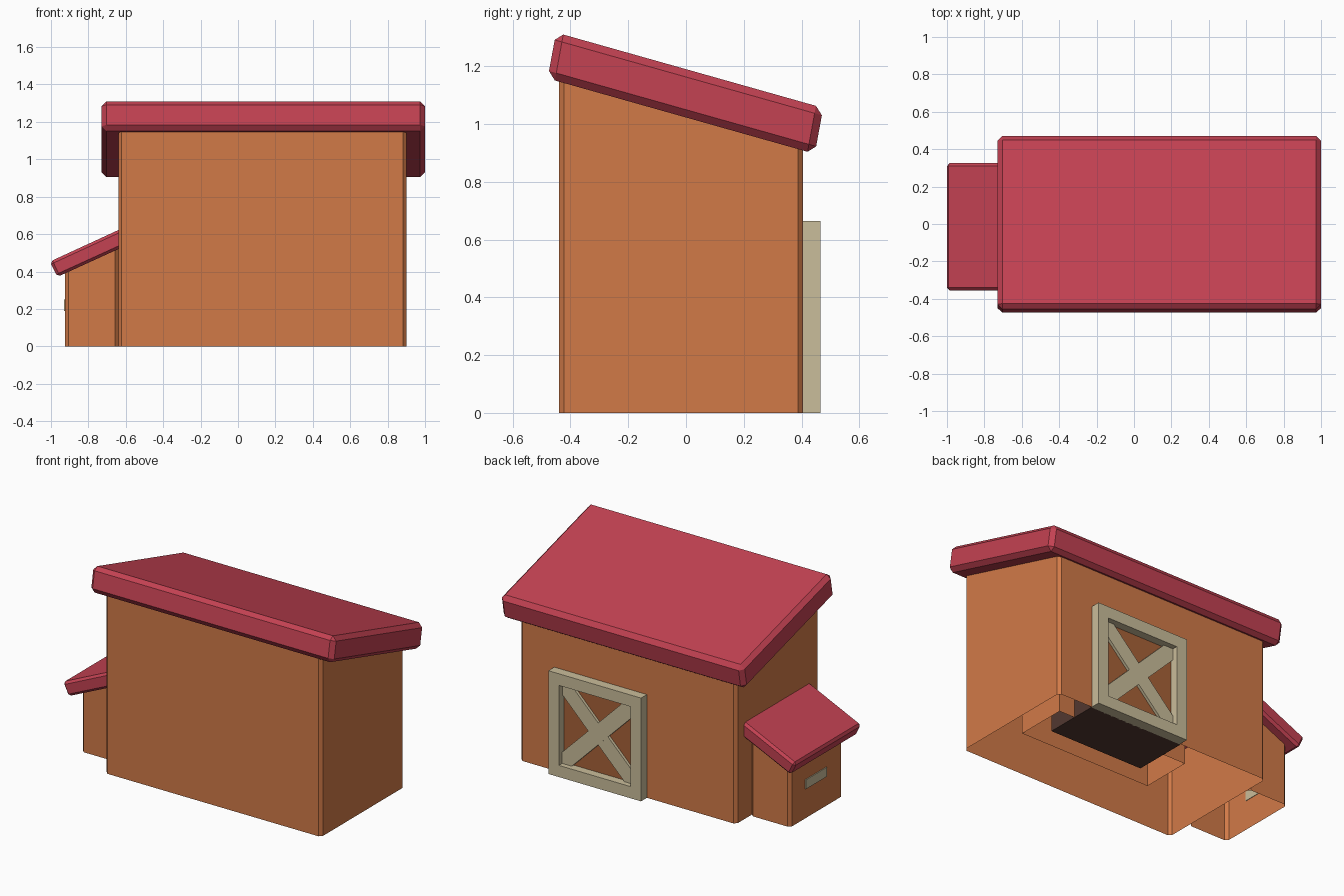
import bpy, bmesh, math
from mathutils import Matrix, Vector

old = bpy.data.objects.get("Cube")
if old:
    bpy.data.objects.remove(old, do_unlink=True)


def material(name, r, g, b):
    m = bpy.data.materials.new(name)
    m.use_nodes = True
    m.diffuse_color = (r, g, b, 1)
    m.node_tree.nodes["Principled BSDF"].inputs["Base Color"].default_value = (r, g, b, 1)
    return m


ORANGE = material("orange wood", 0.64, 0.195, 0.064)
RED = material("red roofing", 0.55, 0.054, 0.085)
BEIGE = material("beige trim", 0.59, 0.51, 0.325)
PANEL = material("brown door panel", 0.39, 0.122, 0.04)
DARK = material("dark brown", 0.085, 0.04, 0.03)


def finish(name, bm, mat):
    bmesh.ops.recalc_face_normals(bm, faces=bm.faces)
    mesh = bpy.data.meshes.new(name)
    bm.to_mesh(mesh)
    bm.free()
    mesh.materials.append(mat)
    obj = bpy.data.objects.new(name, mesh)
    bpy.context.collection.objects.link(obj)
    return obj


def prism(name, profile, axis, start, end, mat, bevel=0, upright=False, open_base=False):
    """Extrude a profile along x (profile is y,z) or along y (profile is x,z)."""
    bm = bmesh.new()

    def point(t, p):
        return (t, p[0], p[1]) if axis == "x" else (p[0], t, p[1])

    base = bm.faces.new([bm.verts.new(point(start, p)) for p in profile])
    new = bmesh.ops.extrude_face_region(bm, geom=[base])["geom"]
    shift = Vector(point(end - start, (0, 0)))
    bmesh.ops.translate(bm, vec=shift, verts=[v for v in new if isinstance(v, bmesh.types.BMVert)])
    bmesh.ops.recalc_face_normals(bm, faces=bm.faces)
    if bevel:
        edges = [e for e in bm.edges if not upright
                 or abs((e.verts[0].co - e.verts[1].co).normalized().z) > 0.99]
        bmesh.ops.bevel(bm, geom=edges, offset=bevel, segments=1, affect="EDGES")
    if open_base:
        bm.normal_update()
        floor = [f for f in bm.faces if f.normal.z < -0.99]
        bmesh.ops.delete(bm, geom=floor, context="FACES")
        # Keep the normals outward on the open shell
    return finish(name, bm, mat)


def box(name, low, high, mat, open_base=False):
    profile = [(low[1], low[2]), (high[1], low[2]), (high[1], high[2]), (low[1], high[2])]
    return prism(name, profile, "x", low[0], high[0], mat, open_base=open_base)


# Main building: hollow walls under a sloping roof slab
prism("main_walls", [(-0.44, 0), (0.405, 0), (0.405, 0.935), (-0.44, 1.17)],
      "x", -0.64, 0.90, ORANGE, 0.018, True, True)
prism("main_roof", [(-0.479, 1.158), (0.446, 0.897), (0.475, 1.056), (-0.45, 1.317)],
      "x", -0.73, 1.0, RED, 0.026)

# Side annex with its own sloping roof
prism("annex_walls", [(-0.925, 0), (-0.64, 0), (-0.64, 0.55), (-0.925, 0.42)],
      "y", -0.275, 0.26, ORANGE, 0.018, True, True)
prism("annex_roof", [(-0.966, 0.371), (-0.60, 0.538), (-0.60, 0.64), (-1.006, 0.453)],
      "y", -0.355, 0.325, RED, 0.015)
box("annex_plate", (-0.931, -0.105, 0.19), (-0.922, 0.11, 0.25), BEIGE)

# Door: frame bars, recessed panel and crossed boards
LEFT, RIGHT, TOP, BAR = -0.005, 0.655, 0.665, 0.075
BACK, FRONT = 0.395, 0.465
for side, x in (("right", LEFT), ("left", RIGHT - BAR)):
    box("door_frame_" + side, (x, BACK, 0), (x + BAR, FRONT, TOP), BEIGE)
for level, z in (("bottom", 0), ("top", TOP - BAR)):
    box("door_frame_" + level, (LEFT + BAR, BACK, z), (RIGHT - BAR, FRONT, z + BAR), BEIGE)
box("door_panel", (LEFT + 0.03, 0.404, 0.03), (RIGHT - 0.03, 0.412, TOP - 0.03), PANEL)
centre = Vector(((LEFT + RIGHT) / 2, 0.418, TOP / 2))
for number, turn in enumerate((1, -1)):
    bm = bmesh.new()
    bmesh.ops.create_cube(bm, size=1)
    place = (Matrix.Translation(centre) @ Matrix.Rotation(turn * math.pi / 4, 4, "Y")
             @ Matrix.Diagonal((0.77, 0.026 - 0.002 * number, 0.1, 1)))
    bmesh.ops.transform(bm, matrix=place, verts=bm.verts)
    finish("door_cross_board_%d" % (number + 1), bm, BEIGE)

# Inside: open-bottomed inner box around a dark block behind the door
box("inner_box", (-0.17, -0.083, 0), (0.766, 0.25, 0.45), ORANGE, True)
box("inner_block", (LEFT - 0.005, 0.045, 0), (RIGHT, 0.40, 0.4), DARK)
